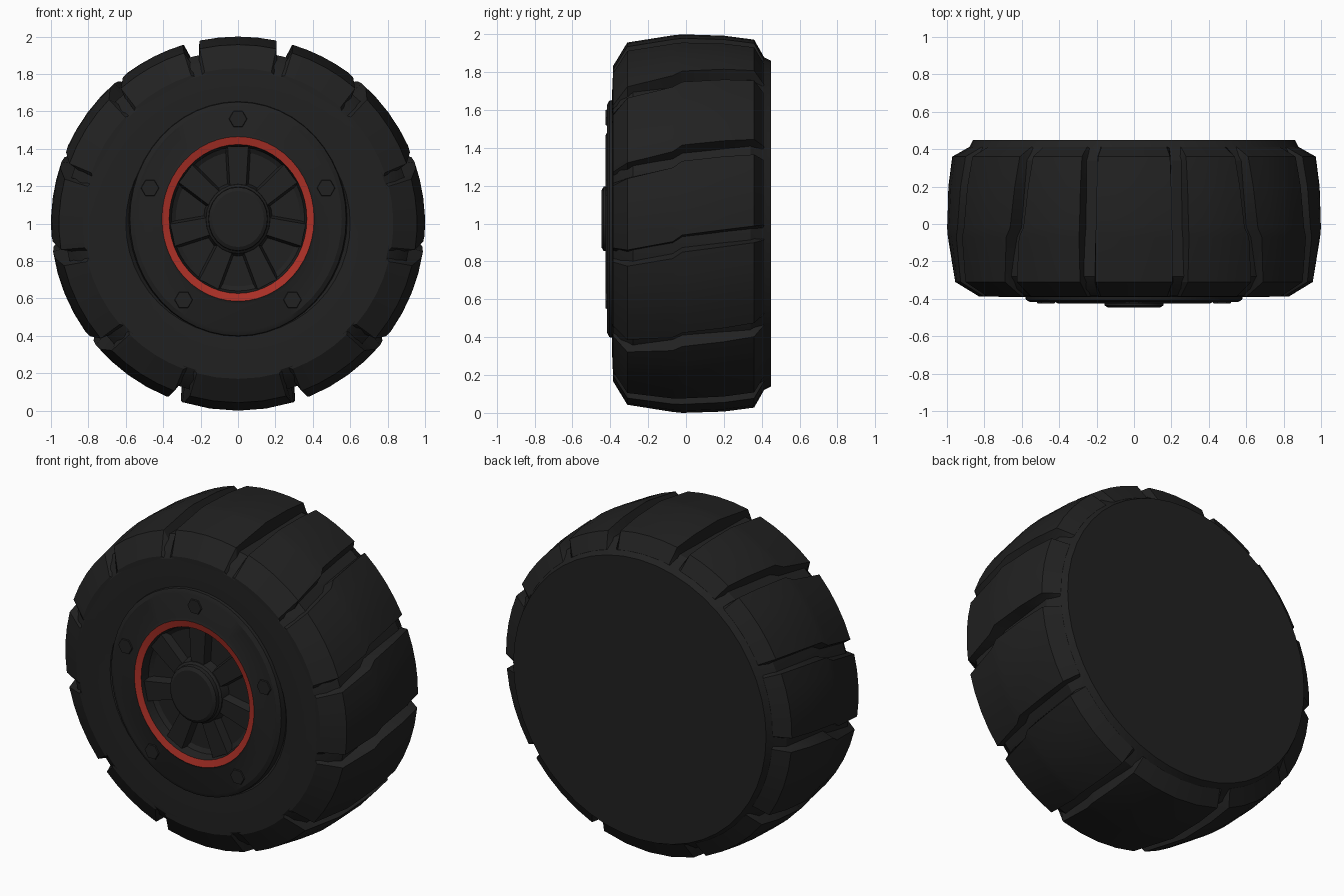
import bpy, bmesh, math
from mathutils import Matrix, Vector

if "Cube" in bpy.data.objects:
    bpy.data.objects.remove(bpy.data.objects["Cube"])


def material(name, rgb):
    m = bpy.data.materials.new(name)
    m.diffuse_color = (*rgb, 1)
    m.use_nodes = True
    m.node_tree.nodes["Principled BSDF"].inputs["Base Color"].default_value = m.diffuse_color
    return m


BLACK = material("black rubber", (0.0155, 0.0155, 0.0155))
RED = material("red ring", (0.42, 0.03, 0.02))


def finish(name, bm, mats=(BLACK,), angle=28):
    bmesh.ops.remove_doubles(bm, verts=bm.verts, dist=1e-5)
    bmesh.ops.recalc_face_normals(bm, faces=bm.faces)
    me = bpy.data.meshes.new(name)
    bm.to_mesh(me)
    bm.free()
    for m in mats:
        me.materials.append(m)
    ob = bpy.data.objects.new(name, me)
    bpy.context.collection.objects.link(ob)
    bpy.ops.object.select_all(action='DESELECT')
    ob.select_set(True)
    bpy.context.view_layer.objects.active = ob
    bpy.ops.object.shade_smooth_by_angle(angle=math.radians(angle))
    return ob


def lathe(name, profile, zc, sx=1.0, n=48, red_segment=None):
    """Spin (y, radius) points about the wheel axis, x scaled by sx."""
    bm = bmesh.new()
    rings = []
    for y, r in profile:
        rings.append([bm.verts.new((sx * r * math.cos(k * math.tau / n), y,
                                    zc + r * math.sin(k * math.tau / n))) for k in range(n)])
    for i in range(len(rings) - 1):
        a, b = rings[i], rings[i + 1]
        for k in range(n):
            j = (k + 1) % n
            f = bm.faces.new((a[k], a[j], b[j], b[k]))
            f.material_index = int(i == red_segment)
    return finish(name, bm, (BLACK, RED) if red_segment is not None else (BLACK,))


# Tyre carcass, closed at the back
lathe("tyre", [(-0.34, 0.0), (-0.34, 0.56), (-0.385, 0.60), (-0.39, 0.70), (-0.385, 0.815),
               (-0.345, 0.875), (-0.28, 0.925), (0.34, 0.925), (0.40, 0.885), (0.43, 0.87),
               (0.45, 0.86), (0.45, 0.0)], 1.0)

# Tread grooves: angle at the front and extra angle at the back, right half
FRONT = [75, 46, 16.5, -11.5, -43, -72]
SKEW = [1, 8, 8.5, 8.5, 8, 3]
# Tread sections: y, radius, share of the skew
SECTIONS = [(-0.387, 0.83, 0), (-0.31, 0.957, 0.06), (-0.07, 0.995, 0.40), (-0.02, 1.0, 0.64),
            (0.20, 0.993, 0.83), (0.36, 0.972, 0.96), (0.412, 0.88, 1)]


def groove(i, t):
    i, turn = i % 12, -360 * (i // 12)
    if i < 6:
        return FRONT[i] + SKEW[i] * t + turn
    return -180 - FRONT[11 - i] - SKEW[11 - i] * t + turn


# Twelve tread lugs with a stepped edge
bm = bmesh.new()
for i in range(12):
    rows = []
    for y, r, t in SECTIONS:
        a0, a1 = groove(i, t), groove(i + 1, t)
        top0, top1 = a0 - 2.6, a1 + 2.6
        low = min(r - 0.01, 0.90)
        pts = [(a0 - 1.5, low)]
        pts += [(top0 + (top1 - top0) * k / 4, r) for k in range(5)]
        pts += [(a1 + 1.5, low)]
        rows.append([bm.verts.new((q * math.cos(math.radians(a)), y,
                                   1.0 + q * math.sin(math.radians(a)))) for a, q in pts])
    for p, q in zip(rows, rows[1:]):
        for k in range(6):
            bm.faces.new((p[k], p[k + 1], q[k + 1], q[k]))
    bm.faces.new(rows[0])
    bm.faces.new(rows[-1])
finish("tread_lugs", bm)

# Rim, with the red ring round its recessed dish
ZC, SX = 1.025, 0.925
lathe("rim", [(-0.36, 0.632), (-0.405, 0.625), (-0.418, 0.60), (-0.418, 0.455), (-0.425, 0.44),
              (-0.415, 0.398), (-0.36, 0.385), (-0.345, 0.36), (-0.345, 0.0)], ZC, SX,
      red_segment=4)

# Hub cap
lathe("hub_cap", [(-0.34, 0.20), (-0.40, 0.185), (-0.41, 0.172), (-0.435, 0.17), (-0.447, 0.15),
                  (-0.447, 0.0)], ZC, SX, n=24)

# Seven spokes, wedge shaped with sloping sides
bm = bmesh.new()
for k in range(7):
    a = math.pi / 2 + k * math.tau / 7
    u, v = Vector((math.cos(a), 0, math.sin(a))), Vector((-math.sin(a), 0, math.cos(a)))
    loops = []
    for y, grow in ((-0.335, 0.016), (-0.395, 0)):
        loop = []
        for r, w in ((0.15, -0.045), (0.15, 0.045), (0.388, 0.06), (0.388, -0.06)):
            p = u * r + v * (w + math.copysign(grow, w))
            loop.append(bm.verts.new((p.x * SX, y, ZC + p.z)))
        loops.append(loop)
    for j in range(4):
        bm.faces.new((loops[0][j], loops[0][(j + 1) % 4], loops[1][(j + 1) % 4], loops[1][j]))
    bm.faces.new(loops[0])
    bm.faces.new(loops[1])
finish("spokes", bm)

# Five hexagonal bolts
bm = bmesh.new()
for k in range(5):
    a = math.pi / 2 + k * math.tau / 5
    pos = Vector((0.535 * SX * math.cos(a), -0.414, ZC + 0.535 * math.sin(a)))
    bmesh.ops.create_cone(bm, cap_ends=True, segments=6, radius1=0.055, radius2=0.046, depth=0.022,
                          matrix=Matrix.Translation(pos) @ Matrix.Rotation(math.pi / 2, 4, 'X')
                          @ Matrix.Rotation(math.pi / 6, 4, 'Z'))
finish("bolts", bm)
